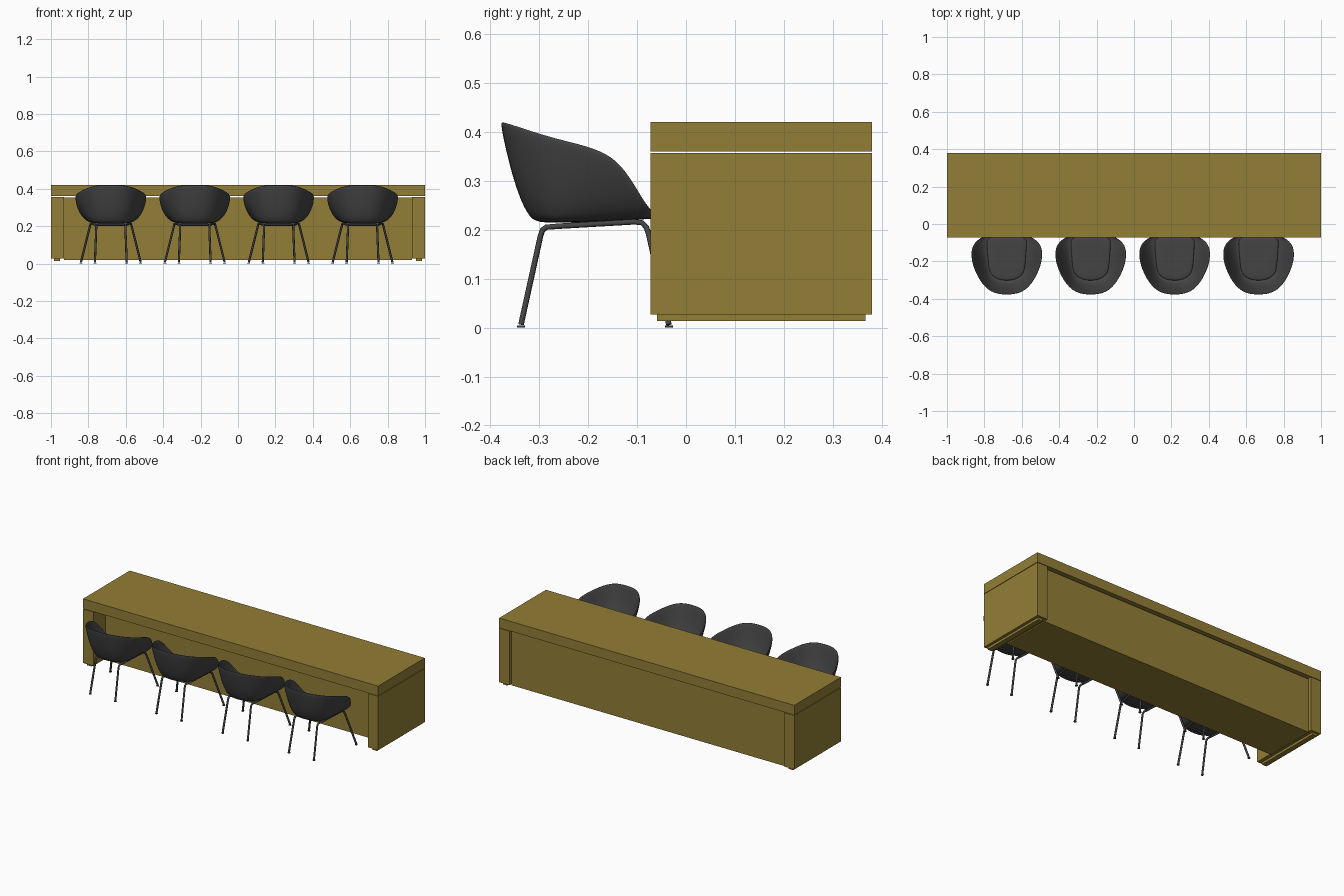
import bpy
import bmesh
from mathutils import Vector

cube = bpy.data.objects.get("Cube")
if cube:
    bpy.data.objects.remove(cube, do_unlink=True)


def make_material(name, colour):
    mat = bpy.data.materials.new(name)
    mat.use_nodes = True
    mat.diffuse_color = (*colour, 1)
    mat.node_tree.nodes["Principled BSDF"].inputs["Base Color"].default_value = (*colour, 1)
    return mat


wood = make_material("olive wood", (0.29, 0.21, 0.037))
charcoal = make_material("charcoal grey", (0.06, 0.06, 0.06))


def add_object(name, mesh, material):
    obj = bpy.data.objects.new(name, mesh)
    bpy.context.collection.objects.link(obj)
    if not mesh.materials:
        mesh.materials.append(material)
    return obj


def box(name, x_range, y_range, z_range):
    """Axis-aligned wooden box given by its extents."""
    bm = bmesh.new()
    bmesh.ops.create_cube(bm, size=1)
    for v in bm.verts:
        for axis, (low, high) in enumerate((x_range, y_range, z_range)):
            v.co[axis] = high if v.co[axis] > 0 else low
    mesh = bpy.data.meshes.new(name)
    bm.to_mesh(mesh)
    bm.free()
    return add_object(name, mesh, wood)


def mirrored_ring(half):
    """Close a half outline (from back centre to front centre) across x = 0."""
    points = [Vector(p) for p in half]
    return points + [Vector((-p.x, p.y, p.z)) for p in reversed(points[1:-1])]


def lofted_mesh(name, rows, caps):
    """Skin a list of equal rings; each cap is (ring index, centre point)."""
    bm = bmesh.new()
    rings = [[bm.verts.new(p) for p in row] for row in rows]
    count = len(rings[0])
    for lower, upper in zip(rings, rings[1:]):
        for i in range(count):
            j = (i + 1) % count
            bm.faces.new((lower[i], lower[j], upper[j], upper[i]))
    for index, centre in caps:
        tip = bm.verts.new(centre)
        for i in range(count):
            bm.faces.new((rings[index][i], rings[index][(i + 1) % count], tip))
    bmesh.ops.recalc_face_normals(bm, faces=bm.faces)
    mesh = bpy.data.meshes.new(name)
    bm.to_mesh(mesh)
    bm.free()
    mesh.polygons.foreach_set("use_smooth", [True] * len(mesh.polygons))
    return mesh


def tube_mesh(name, points, radius):
    """Round tube along a path."""
    curve = bpy.data.curves.new(name + "_path", "CURVE")
    curve.dimensions = "3D"
    curve.bevel_depth = radius
    curve.bevel_resolution = 2
    curve.use_fill_caps = True
    spline = curve.splines.new("POLY")
    spline.points.add(len(points) - 1)
    for target, p in zip(spline.points, points):
        target.co = (*p, 1)
    helper = bpy.data.objects.new(name + "_helper", curve)
    bpy.context.collection.objects.link(helper)
    graph = bpy.context.evaluated_depsgraph_get()
    mesh = bpy.data.meshes.new_from_object(helper.evaluated_get(graph))
    bpy.data.objects.remove(helper, do_unlink=True)
    mesh.polygons.foreach_set("use_smooth", [True] * len(mesh.polygons))
    return mesh


# Counter: floating top, recessed body, end panels on plinths
FRONT, BACK = -0.072, 0.38
box("counter_top", (-1, 1), (FRONT, BACK), (0.36, 0.42))
box("counter_body", (-0.93, 0.93), (0.045, BACK - 0.018), (0.02, 0.352))
for side, s in (("right", -1), ("left", 1)):
    box(side + "_end_panel", sorted((s * 0.93, s)), (FRONT, BACK), (0.027, 0.357))
    box(side + "_plinth", sorted((s * 0.953, s * 0.983)),
        (FRONT + 0.013, BACK - 0.013), (0.013, 0.027))

# Chair shell outlines: upper rim and seat edge
rim = mirrored_ring([
    (0, -.378, .422), (.06, -.373, .422), (.108, -.347, .414), (.145, -.3, .398),
    (.17, -.25, .384), (.187, -.2, .372), (.19, -.15, .352), (.182, -.115, .31),
    (.157, -.085, .255), (.12, -.065, .232), (.06, -.055, .226), (0, -.053, .226)])
seat_outline = [
    (0, -.305), (.035, -.302), (.065, -.29), (.088, -.27), (.098, -.24), (.102, -.2),
    (.105, -.16), (.108, -.12), (.11, -.095), (.1, -.07), (.055, -.062), (0, -.06)]
base = mirrored_ring([(x, y, 0.217 + (y + 0.3) * 0.04) for x, y in seat_outline])
centre = Vector((0, -0.18, 0.22))

# Shell: seat pan bulging outwards up to the rim
rows = [[centre.lerp(p, 0.5) for p in base]]
for t in (0, 0.2, 0.4, 0.6, 0.8, 1):
    row = []
    for b, r in zip(base, rim):
        bulge = b.lerp(r, 0.5)
        bulge.z = b.z + (r.z - b.z) * 0.1
        row.append(b * (1 - t) ** 2 + bulge * 2 * t * (1 - t) + r * t * t)
    rows.append(row)
shell_mesh = lofted_mesh("chair_shell", rows, [(0, centre)])

# Seat pad
pad_rows = [[centre.lerp(p, scale) + Vector((0, 0, lift)) for p in base]
            for scale, lift in ((0.97, 0.002), (0.99, 0.01), (0.94, 0.017), (0.5, 0.018))]
pad_mesh = lofted_mesh("seat_pad", pad_rows,
                       [(0, centre), (3, centre + Vector((0, 0, 0.018)))])

# Leg frame: each side is one bent tube from rear foot to front foot
REAR_FOOT, FRONT_FOOT = (0.085, -0.337), (0.16, -0.035)
frame_parts = []
for side, s in (("right", -1), ("left", 1)):
    path = [(.085, -.337, .006), (.078, -.297, .188), (.078, -.293, .199),
            (.079, -.285, .205), (.084, -.26, .207), (.104, -.105, .216),
            (.107, -.09, .214), (.11, -.081, .205), (.114, -.076, .19),
            (.16, -.035, .006)]
    points = [(s * x, y, z) for x, y, z in path]
    frame_parts.append((side + "_leg_frame", tube_mesh(side + "_leg_frame", points, 0.0058)))
    for end, (x, y) in (("rear", REAR_FOOT), ("front", FRONT_FOOT)):
        name = side + "_" + end + "_glide"
        glide = tube_mesh(name, [(s * x, y, 0), (s * x, y, 0.004)], 0.008)
        frame_parts.append((name, glide))
for end, x, y, z in (("rear", 0.084, -0.26, 0.207), ("front", 0.1, -0.13, 0.214)):
    name = end + "_crossbar"
    frame_parts.append((name, tube_mesh(name, [(-x, y, z), (x, y, z)], 0.005)))

# Row of four chairs sharing the same meshes
for number in range(4):
    prefix = "chair_" + str(number + 1) + "_"
    x = -0.68 + number * 0.4487
    shell = add_object(prefix + "shell", shell_mesh, charcoal)
    thick = shell.modifiers.new("thickness", "SOLIDIFY")
    thick.thickness = 0.008
    thick.offset = 0
    pad = add_object(prefix + "seat_pad", pad_mesh, charcoal)
    for obj in (shell, pad):
        smooth = obj.modifiers.new("smooth", "SUBSURF")
        smooth.levels = smooth.render_levels = 2
        obj.location.x = x
    for name, mesh in frame_parts:
        add_object(prefix + name, mesh, charcoal).location.x = x
